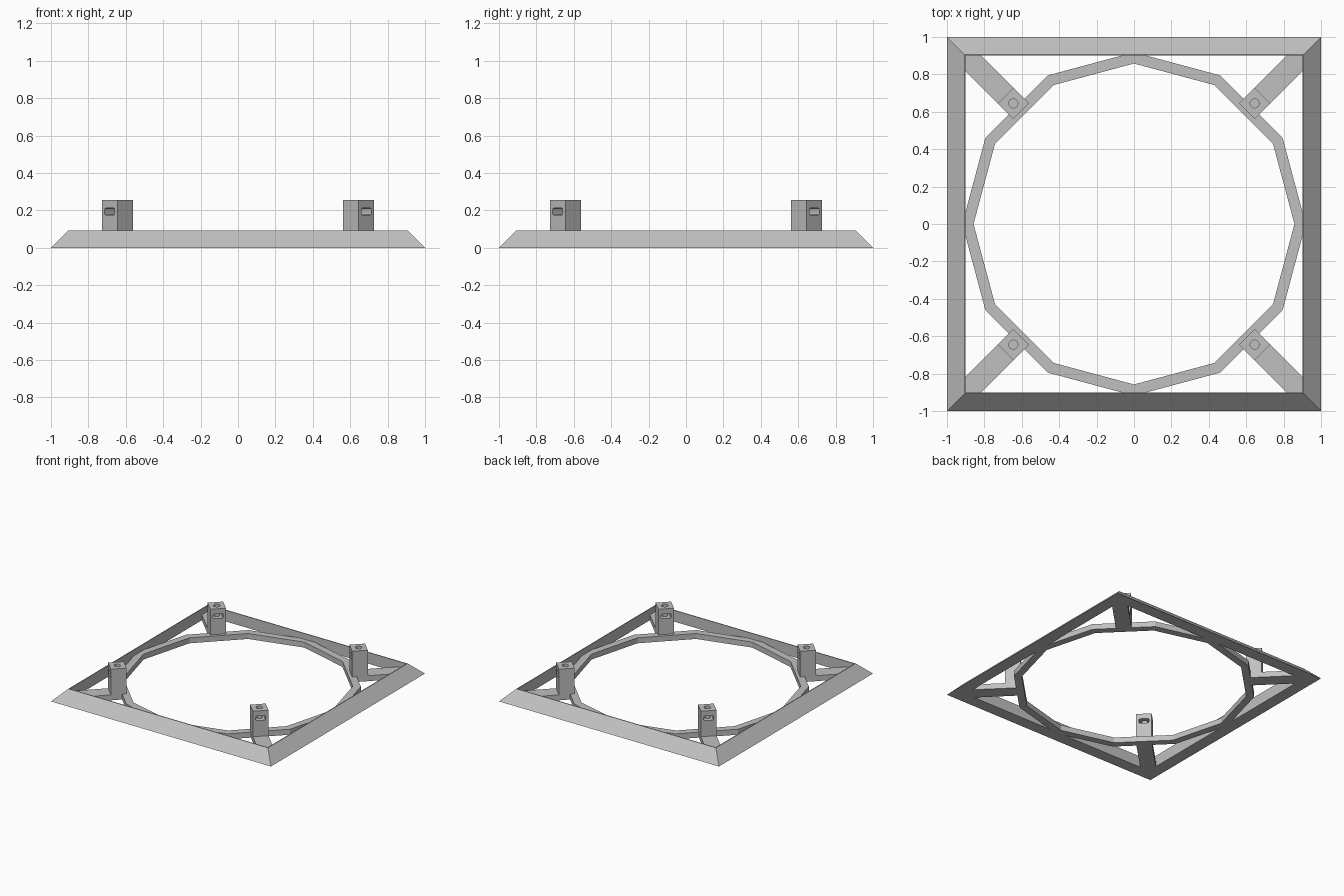
import bpy, bmesh, math
from mathutils import Matrix

cube = bpy.data.objects.get("Cube")
if cube:
    bpy.data.objects.remove(cube, do_unlink=True)

grey = bpy.data.materials.new("light_grey")
grey.use_nodes = True
COLOUR = (0.53, 0.53, 0.53, 1)
grey.diffuse_color = COLOUR
grey.node_tree.nodes["Principled BSDF"].inputs["Base Color"].default_value = COLOUR


def add(name, mesh):
    obj = bpy.data.objects.new(name, mesh)
    bpy.context.collection.objects.link(obj)
    if not mesh.materials:
        mesh.materials.append(grey)
    return obj


def finish(name, bm):
    bmesh.ops.recalc_face_normals(bm, faces=bm.faces)
    mesh = bpy.data.meshes.new(name)
    bm.to_mesh(mesh)
    bm.free()
    return mesh


def sweep(name, profile, sides, turn):
    """Closed regular loop with a (corner radius, height) cross-section."""
    bm = bmesh.new()
    loops = []
    for i in range(sides):
        a = turn + math.tau * i / sides
        loops.append([bm.verts.new((r * math.cos(a), r * math.sin(a), z)) for r, z in profile])
    n = len(profile)
    for i in range(sides):
        here, there = loops[i], loops[(i + 1) % sides]
        for j in range(n):
            k = (j + 1) % n
            bm.faces.new((here[j], there[j], there[k], here[k]))
    return add(name, finish(name, bm))


def box(name, x0, x1, width, z0, z1):
    bm = bmesh.new()
    bmesh.ops.create_cube(bm, size=1)
    bmesh.ops.scale(bm, vec=(x1 - x0, width, z1 - z0), verts=bm.verts)
    bmesh.ops.translate(bm, vec=((x0 + x1) / 2, 0, (z0 + z1) / 2), verts=bm.verts)
    return finish(name, bm)


# Square frame with a sloped outer face and a narrow top edge
diag = math.sqrt(2)
sweep("frame", [(x * diag, z) for x, z in
                ((1, 0), (0.907, 0.093), (0.9, 0.093), (0.9, 0))], 4, math.pi / 4)

# Twelve-sided inner ring
RING_TOP = 0.045
sweep("inner_ring", [(0.918, 0), (0.918, RING_TOP), (0.858, RING_TOP), (0.858, 0)], 12, 0)

# Post, lying along local x before it is turned to a corner
WIDTH, MID = 0.118, 0.912
post = add("post_blank", box("post", MID - WIDTH / 2, MID + WIDTH / 2, WIDTH, 0, 0.255))

# Cutters: a rounded slot through the post and a screw hole from the top
slot = add("slot_cutter", box("slot", MID - 0.1, MID + 0.1, 0.076, 0.175, 0.212))
rounding = slot.modifiers.new("rounding", "BEVEL")
rounding.width, rounding.segments = 0.008, 2
bm = bmesh.new()
bmesh.ops.create_cone(bm, cap_ends=True, segments=24, radius1=0.024, radius2=0.024,
                      depth=0.2, matrix=Matrix.Translation((MID, 0, 0.23)))
hole = add("hole_cutter", finish("hole", bm))
for cutter in (slot, hole):
    cutter.hide_render = True
    cut = post.modifiers.new("cut", "BOOLEAN")
    cut.operation, cut.solver, cut.object = "DIFFERENCE", "EXACT", cutter
bpy.context.view_layer.update()
post_mesh = bpy.data.meshes.new_from_object(post.evaluated_get(bpy.context.evaluated_depsgraph_get()))
for helper in (post, slot, hole):
    bpy.data.objects.remove(helper, do_unlink=True)

# Arm joining the ring to the frame corner
arm_mesh = box("arm", 0.835, 1.28, WIDTH, 0, RING_TOP)

# One arm and post at each corner
for i, corner in enumerate(("back_left", "back_right", "front_right", "front_left")):
    for part, mesh in (("post", post_mesh), ("arm", arm_mesh)):
        obj = add(f"{corner}_{part}", mesh)
        obj.rotation_euler.z = math.pi / 4 + i * math.pi / 2
